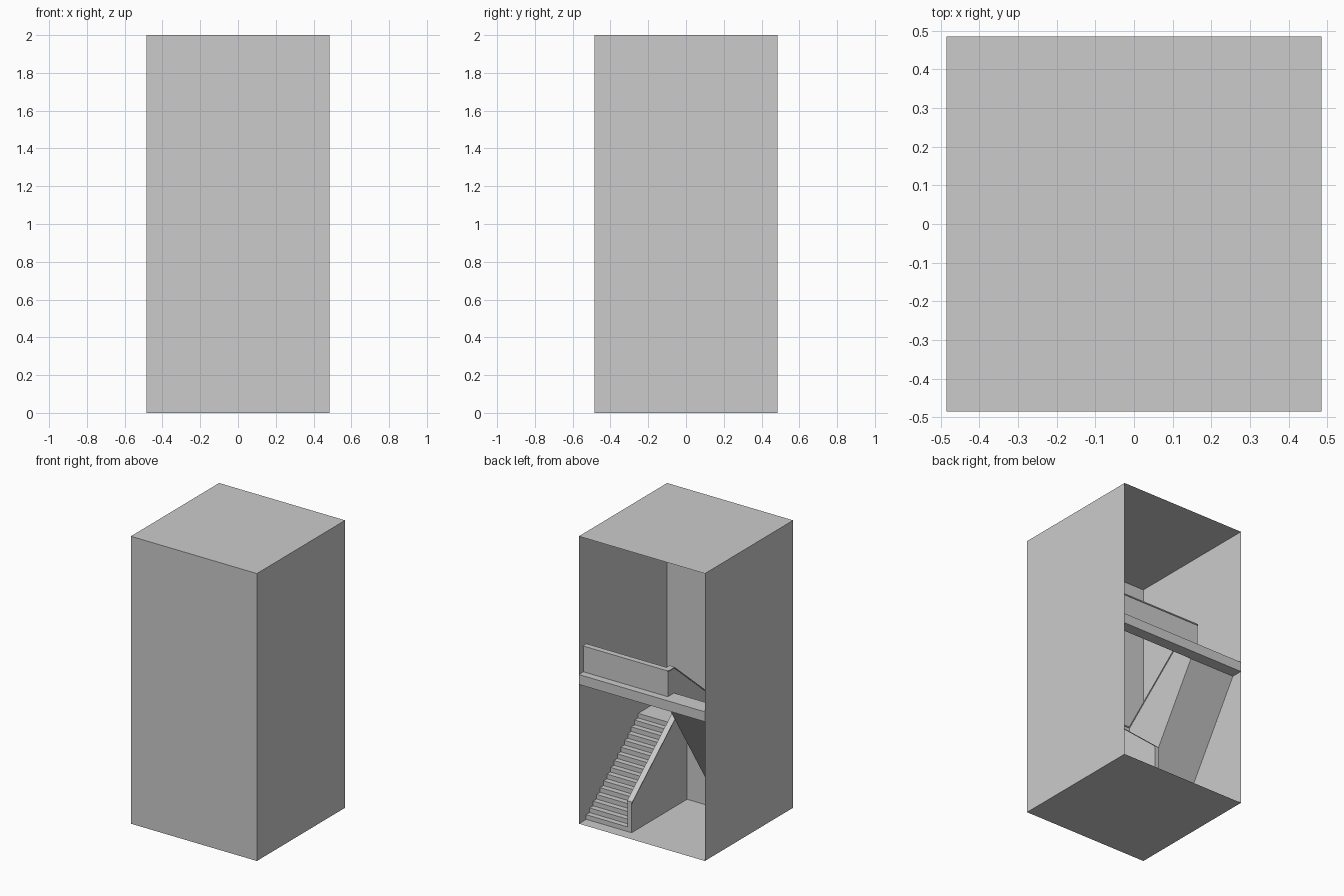
import bpy, bmesh

cube = bpy.data.objects.get("Cube")
if cube:
    bpy.data.objects.remove(cube, do_unlink=True)

HALF, SIZE, HEIGHT = 0.485, 0.97, 2.0
STEPS = 16
FLOOR2 = 1.038            # top of the upper walkway
MID = FLOOR2 / 2          # top of the half landing
SLAB_BOTTOM = 0.969
START, END = 0.08, 0.69   # flight extent, measured inwards from the open back
RISE, RUN = MID / STEPS, (END - START) / STEPS
RAIL, THICK = 0.18, 0.03
WIDTH = 0.35              # flight width including its parapet

grey = bpy.data.materials.new("plain_grey")
grey.use_nodes = True
colour = (0.6, 0.6, 0.6, 1)
grey.diffuse_color = colour
grey.node_tree.nodes["Principled BSDF"].inputs["Base Color"].default_value = colour


def finish(name, bm):
    bmesh.ops.recalc_face_normals(bm, faces=bm.faces)
    mesh = bpy.data.meshes.new(name)
    bm.to_mesh(mesh)
    bm.free()
    mesh.materials.append(grey)
    obj = bpy.data.objects.new(name, mesh)
    bpy.context.collection.objects.link(obj)
    return obj


def extrude(name, profile, x0, x1):
    """Extrude a (depth, z) profile sideways; x is measured from the right wall."""
    bm = bmesh.new()
    face = bm.faces.new([bm.verts.new((x0 - HALF, HALF - d, z)) for d, z in profile])
    moved = bmesh.ops.extrude_face_region(bm, geom=[face])["geom"]
    bmesh.ops.translate(bm, vec=(x1 - x0, 0, 0),
                        verts=[v for v in moved if isinstance(v, bmesh.types.BMVert)])
    return finish(name, bm)


def block(name, x0, x1, d0, d1, z0, z1):
    return extrude(name, [(d0, z0), (d1, z0), (d1, z1), (d0, z1)], x0, x1)


def handrail(name, line, x0, x1):
    """Thin overhanging cap following the top line of a parapet."""
    lip, t = 0.005, 0.008
    upper = [(d, z + 0.002) for d, z in line]
    lower = [(d, z + 0.002 - t) for d, z in reversed(line)]
    return extrude(name, upper + lower, x0 - lip, x1 + lip)


# Thin outer shell, open at the back
bm = bmesh.new()
bmesh.ops.create_cube(bm, size=1)
for v in bm.verts:
    v.co = (v.co.x * SIZE, v.co.y * SIZE, (v.co.z + 0.5) * HEIGHT)
bm.faces.ensure_lookup_table()
back = [f for f in bm.faces if f.calc_center_median().y > 0.4]
bmesh.ops.delete(bm, geom=back, context="FACES")
finish("shell", bm)

# Half landing and upper walkway
block("half_landing", 0, SIZE, END, SIZE, 0, MID)
block("upper_walkway", 0, SIZE, 0, START, SLAB_BOTTOM, FLOOR2)

# Lower flight, solid down to the floor
steps = [(START, 0)]
for i in range(STEPS):
    d, z = START + i * RUN, (i + 1) * RISE
    steps += [(d, z), (d + RUN, z)]
extrude("lower_flight", steps + [(END, 0)], SIZE - WIDTH + THICK, SIZE)

# Upper flight, with a steep sloping underside
steps = [(END, 0), (START, SLAB_BOTTOM)]
for i in range(STEPS):
    d, z = START + i * RUN, FLOOR2 - i * RISE
    steps += [(d, z), (d + RUN, z)]
extrude("upper_flight", steps, 0, WIDTH - THICK)

# Lower parapet
left = SIZE - WIDTH
line = [(START, RISE + RAIL), (END, MID + RISE + RAIL)]
extrude("lower_parapet", [(END, 0), (START, 0)] + line, left, left + THICK)
handrail("lower_handrail", line, left, left + THICK)

# Upper parapet
line = [(START - THICK, FLOOR2 + RAIL), (START + RUN, FLOOR2 + RAIL),
        (END, MID + RISE + RAIL)]
extrude("upper_parapet",
        [(END, 0), (START, SLAB_BOTTOM), (START, FLOOR2), (START - THICK, FLOOR2)] + line,
        WIDTH - THICK, WIDTH)
handrail("upper_handrail", line, WIDTH - THICK, WIDTH)

# Guards on the walkway and across the gap at the half landing
for name, x0, x1, d0, base, top in (
        ("walkway", WIDTH - THICK, SIZE, START - THICK, FLOOR2, FLOOR2 + RAIL),
        ("landing", WIDTH - THICK, left + THICK, END, MID, MID + RISE + RAIL)):
    block(name + "_guard", x0, x1, d0, d0 + THICK, base, top)
    block(name + "_guard_cap", x0, x1, d0 - 0.005, d0 + THICK + 0.005, top - 0.006, top + 0.002)
